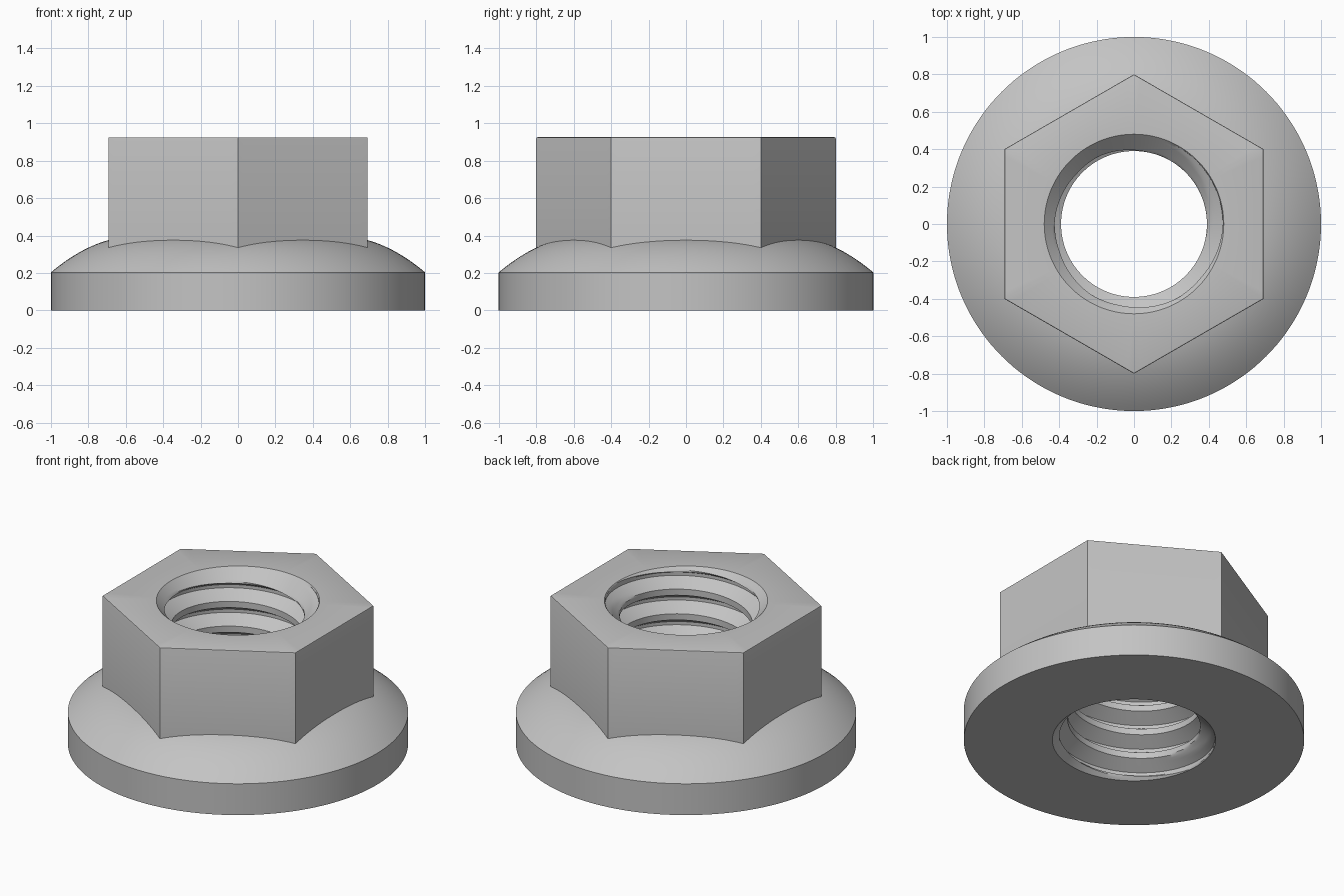
import bpy
import bmesh
from math import cos, sin, pi, radians, ceil

SEG = 144          # divisions around the axis, a multiple of 12
HEIGHT = 0.925
MINOR, MAJOR, MOUTH = 0.39, 0.475, 0.48
PITCH = 0.16
APOTHEM = 0.693

cube = bpy.data.objects.get("Cube")
if cube:
    bpy.data.objects.remove(cube, do_unlink=True)

steel = bpy.data.materials.new("grey steel")
steel.use_nodes = True
steel.diffuse_color = (0.55, 0.55, 0.55, 1)
steel.node_tree.nodes["Principled BSDF"].inputs["Base Color"].default_value = steel.diffuse_color


def loft(name, rings):
    """Skin a list of rings; each ring maps an angle to (radius, height)."""
    bm = bmesh.new()
    rows = []
    for ring in rings:
        row = []
        for i in range(SEG + 1):
            a = 2 * pi * i / SEG
            r, z = ring(a)
            row.append(bm.verts.new((r * cos(a), r * sin(a), z)))
        rows.append(row)
    for low, high in zip(rows, rows[1:]):
        for i in range(SEG):
            bm.faces.new((low[i], low[i + 1], high[i + 1], high[i]))
    bmesh.ops.remove_doubles(bm, verts=bm.verts, dist=0.0002)
    mesh = bpy.data.meshes.new(name)
    bm.to_mesh(mesh)
    bm.free()
    mesh.materials.append(steel)
    obj = bpy.data.objects.new(name, mesh)
    bpy.context.collection.objects.link(obj)
    bpy.ops.object.select_all(action="DESELECT")
    obj.select_set(True)
    bpy.context.view_layer.objects.active = obj
    bpy.ops.object.shade_smooth_by_angle(angle=radians(30))
    return obj


def circle(r, z):
    return lambda a: (r, z)


def hexagon(apothem, z):
    # Corners point along +y and -y
    return lambda a: (apothem / cos((a + pi / 6) % (pi / 3) - pi / 6), z)


# Flange: flat base, straight rim and domed shoulder
def shoulder(d):
    return circle(1 - d, 0.203 + 0.846 * d - 0.93 * d * d)


loft("flange", [circle(MOUTH, 0), circle(1, 0)] + [shoulder(0.36 * k / 16) for k in range(17)])

# Hexagonal body: walls, softened top edge and top face around the hole
loft("hex_body", [
    hexagon(APOTHEM, 0.31),
    hexagon(APOTHEM, HEIGHT - 0.008),
    hexagon(APOTHEM - 0.002, HEIGHT - 0.002),
    hexagon(APOTHEM - 0.008, HEIGHT),
    circle(MOUTH, HEIGHT),
])


# Threaded bore: helical rows, cut back by a chamfer at each mouth
def thread_row(turn, t, radius):
    def ring(a):
        z = (turn + t + a / (2 * pi)) * PITCH
        z = min(max(z, 0), HEIGHT)
        return max(radius, MOUTH - z, MOUTH - (HEIGHT - z)), z
    return ring


knots = [(0, MINOR), (0.25, MINOR), (0.56, MAJOR), (0.69, MAJOR), (1, MINOR)]
profile = []
for (t0, r0), (t1, r1) in zip(knots, knots[1:]):
    profile += [(t0 + (t1 - t0) * k / 5, r0 + (r1 - r0) * k / 5) for k in range(5)]

rows = [thread_row(turn, t, r)
        for turn in range(-2, ceil(HEIGHT / PITCH) + 2)
        for t, r in profile]
loft("threaded_bore", rows[::-1])
